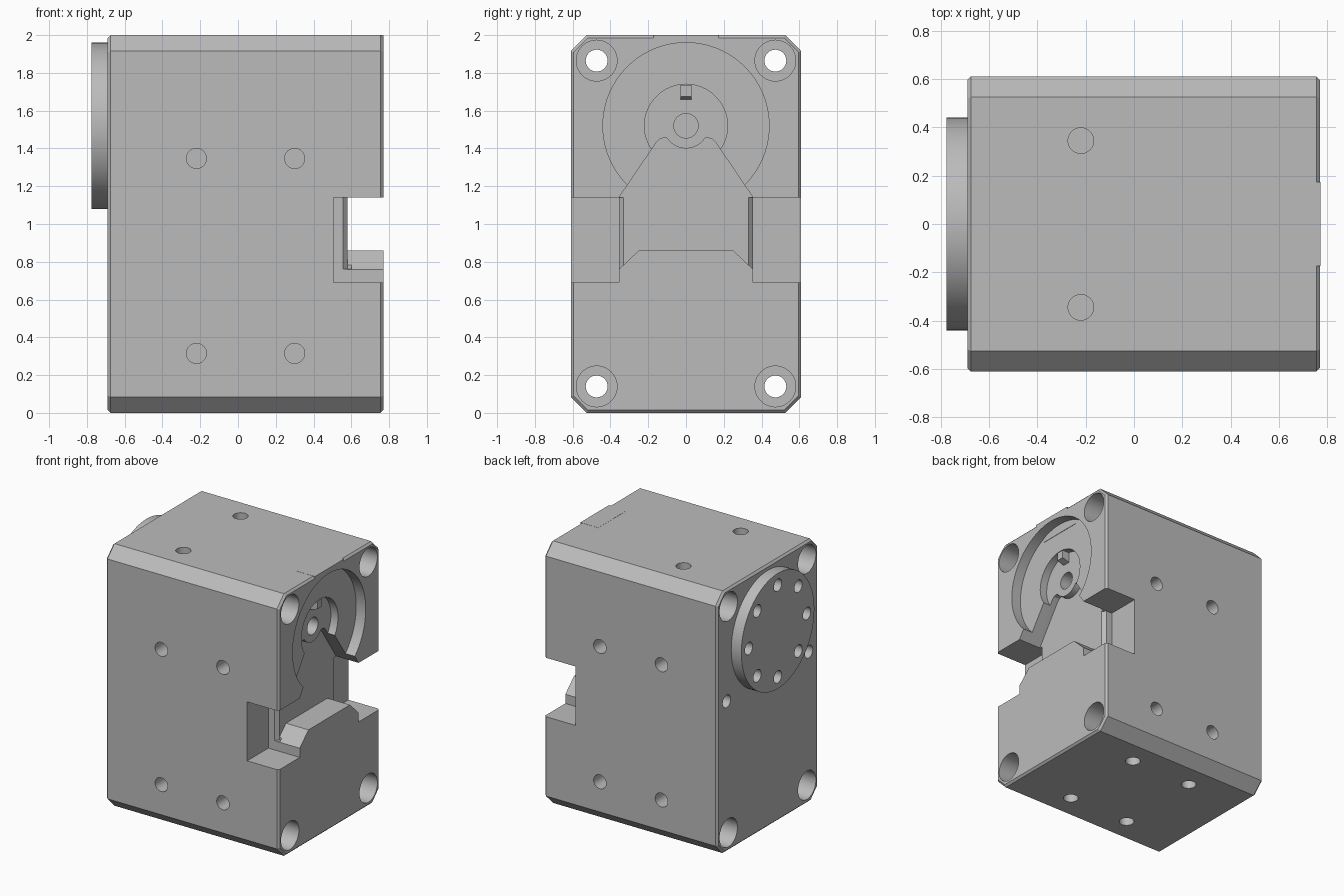
import bpy, bmesh, math
from mathutils import Matrix, Vector

if "Cube" in bpy.data.objects:
    bpy.data.objects.remove(bpy.data.objects["Cube"])

grey = bpy.data.materials.new("Housing grey")
grey.use_nodes = True
color = (0.5, 0.5, 0.5, 1)
grey.diffuse_color = color
grey.node_tree.nodes["Principled BSDF"].inputs["Base Color"].default_value = color


def finish(name, bm):
    bmesh.ops.recalc_face_normals(bm, faces=bm.faces)
    mesh = bpy.data.meshes.new(name)
    bm.to_mesh(mesh)
    bm.free()
    mesh.materials.append(grey)
    ob = bpy.data.objects.new(name, mesh)
    bpy.context.collection.objects.link(ob)
    return ob


def loft(bm, rings):
    """Skin a list of equal point rings and cap both ends."""
    loops = [[bm.verts.new(p) for p in ring] for ring in rings]
    n = len(loops[0])
    for a, b in zip(loops, loops[1:]):
        for i in range(n):
            j = (i + 1) % n
            bm.faces.new((a[i], a[j], b[j], b[i]))
    bm.faces.new(loops[0])
    bm.faces.new(loops[-1])


def box(bm, lo, hi):
    ring = [(lo[0], lo[1]), (hi[0], lo[1]), (hi[0], hi[1]), (lo[0], hi[1])]
    loft(bm, [[(x, y, z) for x, y in ring] for z in (lo[2], hi[2])])


def rod(bm, start, end, r, sides=32):
    start, end = Vector(start), Vector(end)
    turn = (end - start).to_track_quat('Z', 'Y').to_matrix().to_4x4()
    bmesh.ops.create_cone(bm, cap_ends=True, segments=sides, radius1=r, radius2=r,
                          depth=(end - start).length,
                          matrix=Matrix.Translation((start + end) / 2) @ turn)


def prism_x(bm, profile, x0, x1):
    loft(bm, [[(x, y, z) for y, z in profile] for x in (x0, x1)])


def cut(target, bm):
    cutter = finish("cutter", bm)
    cutter.hide_render = True
    mod = target.modifiers.new("cut", 'BOOLEAN')
    mod.operation, mod.solver, mod.object = 'DIFFERENCE', 'EXACT', cutter
    bpy.context.view_layer.objects.active = target
    bpy.ops.object.modifier_apply(modifier=mod.name)
    bpy.data.objects.remove(cutter)


def smooth(ob):
    bpy.ops.object.select_all(action='DESELECT')
    ob.select_set(True)
    bpy.context.view_layer.objects.active = ob
    bpy.ops.object.shade_smooth_by_angle(angle=math.radians(25))


W, BACK, FACE, AXIS = 0.61, -0.69, 0.77, 1.52
RECESS, INNER, CHANNEL = 0.69, 0.63, 0.58


def section(x, inset):
    """Octagonal housing outline at one station."""
    w, h, c = W - inset, 1 - inset, 0.085 - inset * 0.586
    half = [(w, h - c), (w - c, h)]
    pts = half + [(-y, z) for y, z in reversed(half)]
    pts += [(-y, -z) for y, z in pts]
    return [(x, y, z + 1) for y, z in pts]


# Housing block with chamfered long edges and fine end chamfers
bm = bmesh.new()
e = 0.015
loft(bm, [section(BACK, e), section(BACK + e, 0), section(FACE - e, 0), section(FACE, e)])
housing = finish("housing", bm)

# Round output recess
bm = bmesh.new()
rod(bm, (RECESS, 0, AXIS), (1, 0, AXIS), 0.44, 96)
cut(housing, bm)

# Inner round recess
bm = bmesh.new()
rod(bm, (INNER, 0, AXIS), (0.9, 0, AXIS), 0.22, 64)
cut(housing, bm)

# Tapered cable channel that curves around the pivot boss
half = [(0.25, 0.86), (0.355, 0.76), (0.355, 1.14), (0.155, 1.435), (0.14, 1.45), (0.12, 1.455)]
arc = []
for i in range(13):
    a = math.radians(-33 - i * 114 / 12)
    arc.append((0.12 * math.cos(a), AXIS + 0.12 * math.sin(a)))
bm = bmesh.new()
prism_x(bm, half + arc + [(-y, z) for y, z in reversed(half)], CHANNEL, 1)
cut(housing, bm)

# Side notches and the bevels leading into the channel
for s in (-1, 1):
    bm = bmesh.new()
    y0, y1 = sorted((s * 0.355, s * 0.8))
    box(bm, (0.505, y0, 0.69), (1, y1, 1.14))
    cut(housing, bm)
    bm = bmesh.new()
    wedge = [(0.553, 0.357), (0.58, 0.33), (0.6, 0.33), (0.6, 0.357)]
    loft(bm, [[(x, s * y, z) for x, y in wedge] for z in (0.762, 1.139)])
    cut(housing, bm)

# Corner bolt holes, then counterbores at both ends
corners = [(y, z) for y in (-0.473, 0.473) for z in (0.14, 1.865)]
bm = bmesh.new()
for y, z in corners:
    rod(bm, (-1, y, z), (1, y, z), 0.058)
cut(housing, bm)
bm = bmesh.new()
for y, z in corners:
    rod(bm, (FACE - 0.2, y, z), (1, y, z), 0.108, 40)
    rod(bm, (-1, y, z), (BACK + 0.2, y, z), 0.108, 40)
cut(housing, bm)

# Threaded mounting holes on the sides, top, bottom and back, plus the pivot hole
bm = bmesh.new()
deep = 0.12
for s in (-1, 1):
    for x in (-0.22, 0.3):
        for z in (0.315, 1.347):
            rod(bm, (x, s * (W - deep), z), (x, s * 0.8, z), 0.053)
        rod(bm, (x, s * 0.345, -0.2), (x, s * 0.345, deep), 0.053)
    rod(bm, (-0.22, s * 0.345, 2 - deep), (-0.22, s * 0.345, 2.2), 0.053)
    rod(bm, (-1, s * 0.495, 1.15), (BACK + deep, s * 0.495, 1.15), 0.048)
rod(bm, (INNER - deep, 0, AXIS), (0.9, 0, AXIS), 0.065)
cut(housing, bm)
smooth(housing)

# Alignment key with a sloped underside
bm = bmesh.new()
key = [(INNER - 0.01, 1.655), (RECESS, 1.675), (RECESS, 1.735), (INNER - 0.01, 1.735)]
loft(bm, [[(x, y, z) for x, z in key] for y in (-0.03, 0.03)])
finish("alignment_key", bm)

# Flush cover tab at the top edge
bm = bmesh.new()
box(bm, (0.62, -0.173, 1.89), (FACE + 0.001, 0.173, 2.001))
tab = finish("cover_tab", bm)
bm = bmesh.new()
rod(bm, (RECESS + 0.003, 0, AXIS), (1, 0, AXIS), 0.44, 96)
cut(tab, bm)
smooth(tab)

# Output horn disc with a ring of screw holes
bm = bmesh.new()
rod(bm, (-0.775, 0, AXIS), (BACK + 0.002, 0, AXIS), 0.44, 96)
horn = finish("horn_disc", bm)
bm = bmesh.new()
for i in range(8):
    a = i * math.pi / 4
    y, z = 0.35 * math.cos(a), AXIS + 0.35 * math.sin(a)
    rod(bm, (-0.9, y, z), (-0.6, y, z), 0.047)
cut(horn, bm)
smooth(horn)
